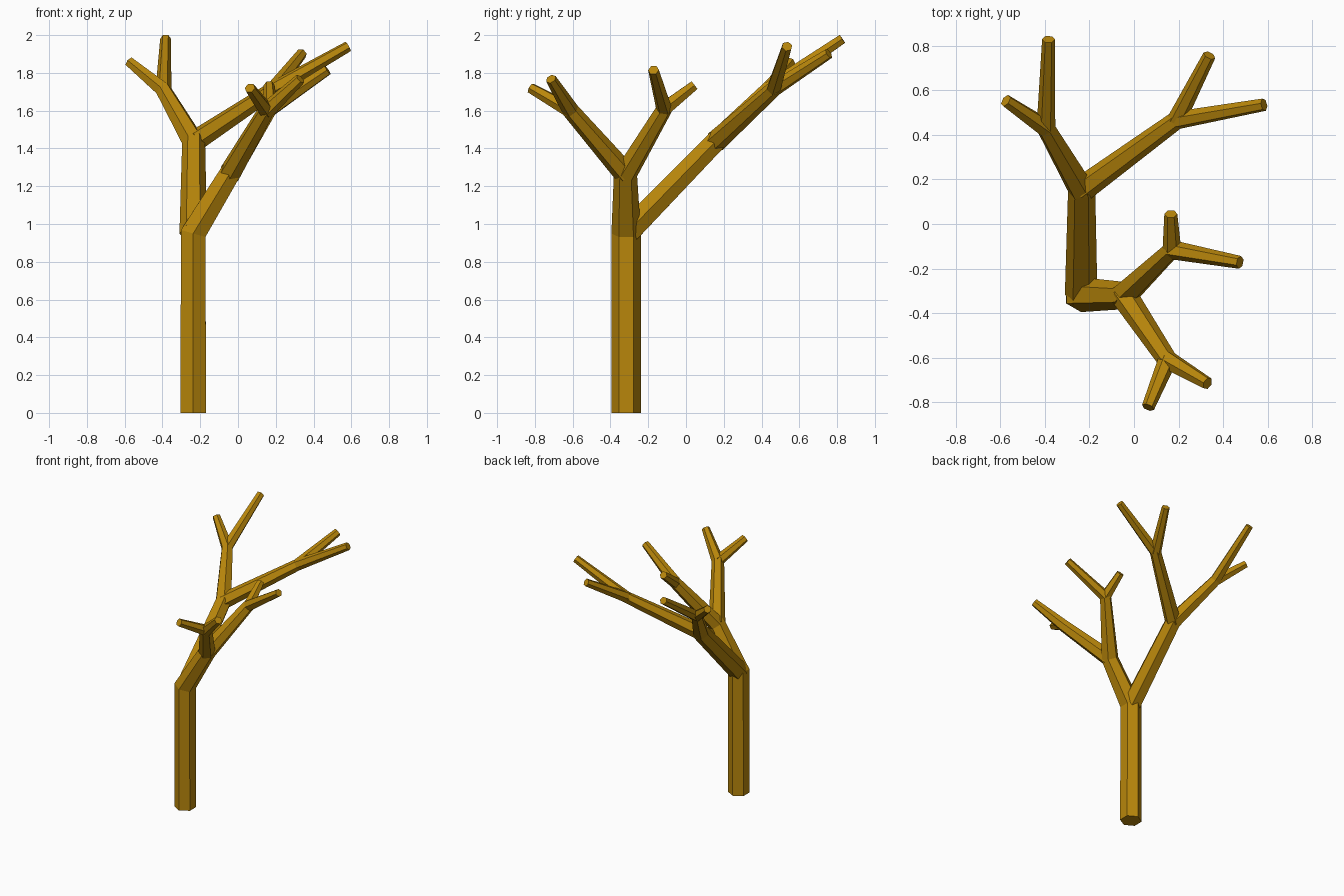
import bpy, bmesh, math
from mathutils import Vector

cube = bpy.data.objects.get("Cube")
if cube:
    bpy.data.objects.remove(cube, do_unlink=True)

bark = bpy.data.materials.new("golden brown bark")
bark.use_nodes = True
colour = (0.479, 0.238, 0.0033, 1.0)
bark.diffuse_color = colour
bark.node_tree.nodes["Principled BSDF"].inputs["Base Color"].default_value = colour

SIDES = 6


def limb(name, path, radii, side=None):
    """Six-sided tapering limb along a path, with mitred rings at the bends."""
    pts = [Vector(p) for p in path]
    dirs = [(b - a).normalized() for a, b in zip(pts, pts[1:])]
    tangents = [dirs[0]] + [(a + b).normalized() for a, b in zip(dirs, dirs[1:])] + [dirs[-1]]
    side = Vector(side) if side else dirs[0].cross(Vector((0, 0, 1)))
    bm = bmesh.new()
    rings = []
    for p, t, r in zip(pts, tangents, radii):
        side = (side - t * side.dot(t)).normalized()   # carry the ring round without twist
        other = t.cross(side)
        angles = [2 * math.pi * i / SIDES for i in range(SIDES)]
        rings.append([bm.verts.new(p + r * (side * math.cos(a) + other * math.sin(a)))
                      for a in angles])
    for low, high in zip(rings, rings[1:]):
        for i in range(SIDES):
            j = (i + 1) % SIDES
            bm.faces.new((low[i], low[j], high[j], high[i]))
    bm.faces.new(rings[0][::-1])
    bm.faces.new(rings[-1])
    bmesh.ops.recalc_face_normals(bm, faces=bm.faces)
    mesh = bpy.data.meshes.new(name)
    bm.to_mesh(mesh)
    bm.free()
    mesh.materials.append(bark)
    obj = bpy.data.objects.new(name, mesh)
    bpy.context.collection.objects.link(obj)
    return obj


# Forks of the tree
trunk_top = (-0.237, -0.317, 0.95)
front_fork = (-0.045, -0.32, 1.265)
back_fork = (-0.235, 0.155, 1.435)
front_outer = (0.15, -0.61, 1.60)
front_inner = (0.17, -0.115, 1.61)
back_right = (-0.395, 0.43, 1.71)
back_left = (0.19, 0.465, 1.715)

# Trunk bending into the front bough and its inner branch
limb("trunk", [(-0.237, -0.317, 0), trunk_top, front_fork, front_inner, (0.475, -0.172, 1.815)],
     [0.078, 0.078, 0.063, 0.045, 0.029], side=(0, 1, 0))

# Back bough bending into its right branch
limb("back_bough", [trunk_top, back_fork, back_right, (-0.575, 0.553, 1.858)],
     [0.073, 0.062, 0.044, 0.029])

# Side branches
limb("front_outer_branch", [front_fork, front_outer, (0.33, -0.715, 1.768)],
     [0.060, 0.045, 0.029])
limb("back_left_branch", [back_fork, back_left, (0.583, 0.535, 1.94)],
     [0.058, 0.042, 0.029])

# Twigs
twigs = {
    "front_outer_twig": (front_outer, (0.063, -0.822, 1.72)),
    "front_inner_twig": (front_inner, (0.165, 0.045, 1.735)),
    "back_right_twig": (back_right, (-0.383, 0.828, 1.98)),
    "back_left_twig": (back_left, (0.338, 0.756, 1.902)),
}
for name, path in twigs.items():
    limb(name, path, [0.042, 0.029])
